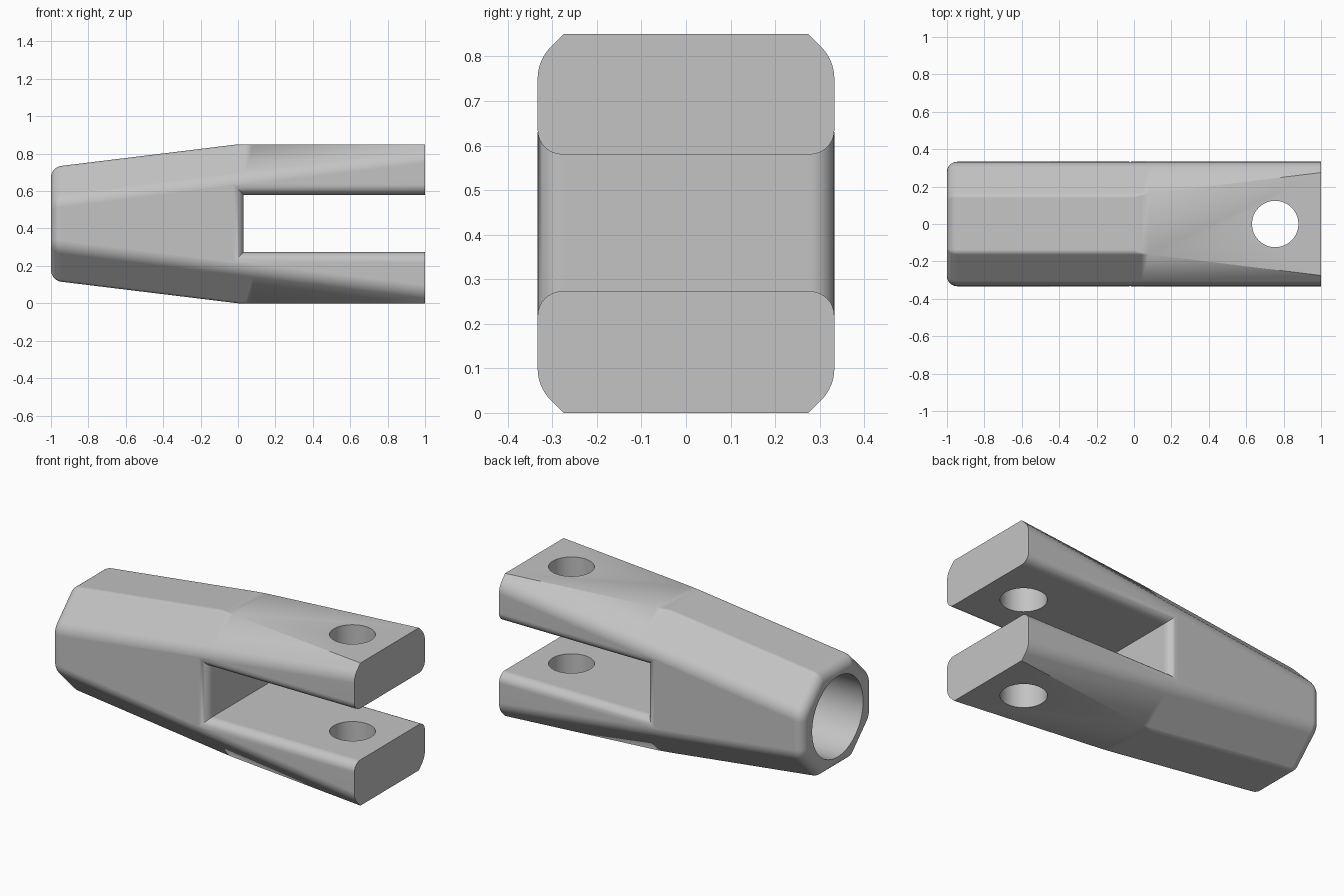
import bpy, bmesh, math
from mathutils import Matrix, Vector

old = bpy.data.objects.get("Cube")
if old:
    bpy.data.objects.remove(old, do_unlink=True)

MID = 0.425      # height of the long axis
HALF_W = 0.333   # half width across y
END_R = 0.055    # rounding of the socket end
SLOT_R = 0.055   # rounding of the slot edges
STEPS = 8

steel = bpy.data.materials.new("grey steel")
steel.use_nodes = True
steel.diffuse_color = (0.55, 0.55, 0.55, 1)
steel.node_tree.nodes["Principled BSDF"].inputs["Base Color"].default_value = (0.55, 0.55, 0.55, 1)


def make_object(name, bm):
    bmesh.ops.remove_doubles(bm, verts=bm.verts, dist=1e-5)
    bmesh.ops.recalc_face_normals(bm, faces=bm.faces)
    mesh = bpy.data.meshes.new(name)
    bm.to_mesh(mesh)
    bm.free()
    mesh.materials.append(steel)
    obj = bpy.data.objects.new(name, mesh)
    bpy.context.collection.objects.link(obj)
    return obj


def loft(name, rings):
    """Skin a list of equal closed rings and cap both ends."""
    bm = bmesh.new()
    rows = [[bm.verts.new(p) for p in ring] for ring in rings]
    for a, b in zip(rows, rows[1:]):
        for i in range(len(a)):
            j = (i + 1) % len(a)
            bm.faces.new((a[i], a[j], b[j], b[i]))
    bm.faces.new(rows[0])
    bm.faces.new(rows[-1])
    return make_object(name, bm)


def round_corner(corner, before, after, radius):
    """Arc tangent to both sides of a 45 degree turn."""
    c = Vector(corner)
    u = (Vector(before) - c).normalized()
    v = (Vector(after) - c).normalized()
    t = radius * math.tan(math.pi / 8)
    centre = c + (u + v).normalized() * radius / math.cos(math.pi / 8)
    start = c + u * t - centre
    turn = math.copysign(math.pi / 4, u.x * v.y - u.y * v.x) * -1
    return [centre + Matrix.Rotation(turn * k / STEPS, 2) @ start for k in range(STEPS + 1)]


def section(x, inset=0.0):
    """Chamfered cross-section at x, drawn in one quadrant and mirrored."""
    h = MID + min(x, 0) * 0.122 - inset
    w = HALF_W - inset
    diag = 0.578 + 0.122 * x - inset * math.sqrt(2)
    top, side = (diag - h, h), (w, diag - w)
    top_r = 0.036 * min(1, max(0, 1 - x / 0.08))
    quad = round_corner(top, (0, h), side, max(top_r - inset / 2, 0))
    quad += round_corner(side, top, (w, 0), 0.1 - inset)
    half = quad + [Vector((p.x, -p.y)) for p in reversed(quad)]
    full = half + [Vector((-p.x, p.y)) for p in reversed(half)]
    return [(x, p.x, MID + p.y) for p in full]


# Body: rounded socket end, taper, then the straight fork
rings = []
for k in range(STEPS + 1):
    a = math.pi / 2 * k / STEPS
    rings.append(section(-1 + END_R * (1 - math.cos(a)), END_R * (1 - math.sin(a))))
rings += [section(x) for x in (0, 0.04, 0.08, 1)]
body = loft("clevis_body", rings)


# Slot cutter: flares outward at the sides to round the slot edges
def slot_ring(y, flare):
    x0, z0, z1 = 0.03 - flare, 0.273 - flare, 0.58 + flare
    return [(x0, y, z0), (1.2, y, z0), (1.2, y, z1), (x0, y, z1)]


flares = [(HALF_W - SLOT_R + SLOT_R * math.sin(a), SLOT_R * (1 - math.cos(a)))
          for a in (math.pi / 2 * k / STEPS for k in range(STEPS + 1))]
flares.append((HALF_W + 0.1, SLOT_R))
slot = loft("slot_cutter", [slot_ring(-y, f) for y, f in reversed(flares)]
            + [slot_ring(y, f) for y, f in flares])


def cylinder(name, radius, depth, matrix):
    bm = bmesh.new()
    bmesh.ops.create_cone(bm, cap_ends=True, segments=64, radius1=radius,
                          radius2=radius, depth=depth, matrix=matrix)
    return make_object(name, bm)


# Pin hole through both prongs, and the blind socket bore
pin = cylinder("pin_hole_cutter", 0.124, 2, Matrix.Translation((0.755, 0, MID)))
bore = cylinder("socket_cutter", 0.24, 1.0,
                Matrix.Translation((-0.75, 0, MID)) @ Matrix.Rotation(math.pi / 2, 4, 'Y'))

bpy.ops.object.select_all(action='DESELECT')
body.select_set(True)
bpy.context.view_layer.objects.active = body
for cutter in (slot, pin, bore):
    mod = body.modifiers.new(cutter.name, 'BOOLEAN')
    mod.operation = 'DIFFERENCE'
    mod.solver = 'EXACT'
    mod.object = cutter
    bpy.ops.object.modifier_apply(modifier=mod.name)
    bpy.data.objects.remove(cutter, do_unlink=True)

# Smooth the fillets while keeping the large faces flat
bpy.ops.object.shade_smooth_by_angle(angle=math.radians(30))
weighted = body.modifiers.new("flat_faces", 'WEIGHTED_NORMAL')
weighted.keep_sharp = True
